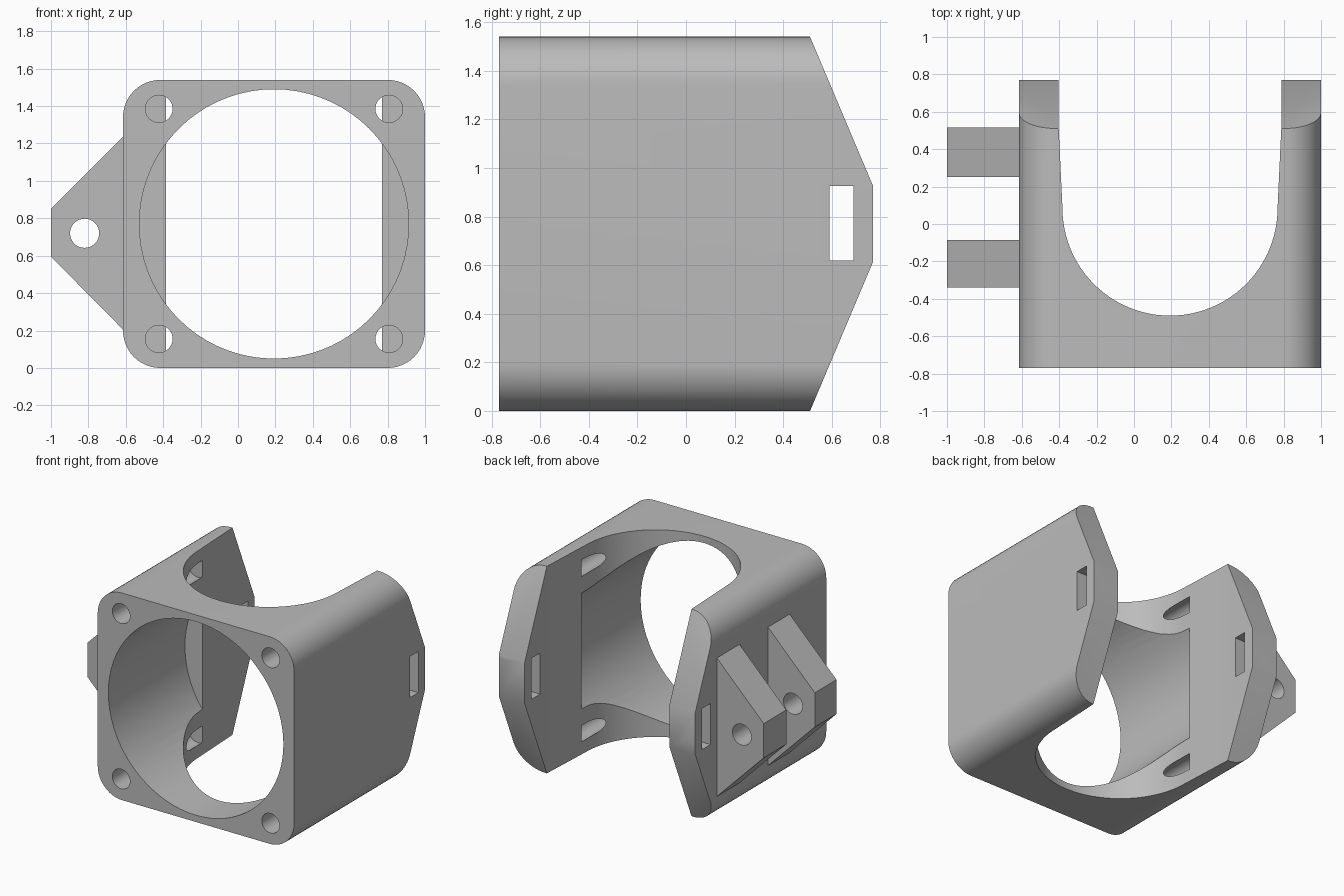
import bpy, bmesh, math
from mathutils import Vector

cube = bpy.data.objects.get("Cube")
if cube:
    bpy.data.objects.remove(cube, do_unlink=True)

grey = bpy.data.materials.new("grey plastic")
grey.use_nodes = True
COLOUR = (0.5, 0.5, 0.5, 1)
grey.diffuse_color = COLOUR
grey.node_tree.nodes["Principled BSDF"].inputs["Base Color"].default_value = COLOUR

CX, CZ = 0.1925, 0.77        # axis of the main bore
BORE_END = 0.13              # depth at which bore and screw holes stop


def prism(name, points, axis, low, high):
    """Extrude a 2D outline along an axis; outline uses the other two axes in order."""
    def place(p, d):
        v = list(p)
        v.insert("xyz".index(axis), d)
        return Vector(v)
    bm = bmesh.new()
    face = bm.faces.new([bm.verts.new(place(p, low)) for p in points])
    grown = bmesh.ops.extrude_face_region(bm, geom=[face])
    new = [g for g in grown["geom"] if isinstance(g, bmesh.types.BMVert)]
    bmesh.ops.translate(bm, verts=new, vec=place((0, 0), high - low))
    bmesh.ops.recalc_face_normals(bm, faces=bm.faces)
    mesh = bpy.data.meshes.new(name)
    bm.to_mesh(mesh)
    bm.free()
    mesh.materials.append(grey)
    obj = bpy.data.objects.new(name, mesh)
    bpy.context.collection.objects.link(obj)
    return obj


def arc(cx, cy, r, start, end, steps):
    angles = [math.radians(start + (end - start) * i / steps) for i in range(steps + 1)]
    return [(cx + r * math.cos(a), cy + r * math.sin(a)) for a in angles]


def circle(cx, cy, r, steps):
    return arc(cx, cy, r, 0, 360, steps)[:-1]


def activate(obj):
    bpy.ops.object.select_all(action="DESELECT")
    obj.select_set(True)
    bpy.context.view_layer.objects.active = obj


def combine(target, tool, operation="DIFFERENCE"):
    activate(target)
    mod = target.modifiers.new("cut", "BOOLEAN")
    mod.operation, mod.solver, mod.object = operation, "EXACT", tool
    bpy.ops.object.modifier_apply(modifier=mod.name)
    bpy.data.objects.remove(tool, do_unlink=True)


def finish(obj):
    activate(obj)
    bpy.ops.object.shade_smooth_by_angle(angle=math.radians(25))


# Housing: rounded square block
R, HALF_X, HALF_Z = 0.2, 0.8075, 0.77
outline = []
for sx, sz, start in ((1, 1, 0), (-1, 1, 90), (-1, -1, 180), (1, -1, 270)):
    outline += arc(CX + sx * (HALF_X - R), CZ + sz * (HALF_Z - R), R, start, start + 90, 12)
housing = prism("housing", outline, "y", -0.77, 0.77)

# Tapered rear ends of the side walls
side = [(-0.9, -0.1), (0.468, -0.1), (0.77, 0.615), (0.77, 0.925), (0.468, 1.64), (-0.9, 1.64)]
combine(housing, prism("side_profile", side, "x", -1.2, 1.2), "INTERSECT")

# U-shaped opening from top to bottom, slightly flared towards the rear
opening = arc(CX, 0.085, 0.575, 180, 360, 48)
opening += [(CX + 0.595, 0.51), (CX + 0.595, 0.9), (CX - 0.595, 0.9), (CX - 0.595, 0.51)]
combine(housing, prism("opening_cutter", opening, "z", -0.2, 1.8))

# Round bore and four screw holes from the front
combine(housing, prism("bore_cutter", circle(CX, CZ, 0.72, 72), "y", -0.9, BORE_END))
for sx in (-1, 1):
    for sz in (-1, 1):
        hole = circle(CX + sx * 0.615, CZ + sz * 0.615, 0.073, 32)
        combine(housing, prism("screw_hole_cutter", hole, "y", -0.9, BORE_END))

# Strap slot through both side walls
slot = [(0.59, 0.62), (0.69, 0.62), (0.69, 0.925), (0.59, 0.925)]
combine(housing, prism("strap_slot_cutter", slot, "x", -1.2, 1.2))
finish(housing)

# Two hinge lugs on the right side
lug = [(-0.6, 0.19), (-1, 0.595), (-1, 0.85), (-0.6, 1.25)]
for name, low, high in (("front_lug", -0.34, -0.085), ("rear_lug", 0.25, 0.515)):
    part = prism(name, lug, "y", low, high)
    combine(part, prism("pin_hole_cutter", circle(-0.82, 0.72, 0.078, 32), "y", low - 0.1, high + 0.1))
    finish(part)
